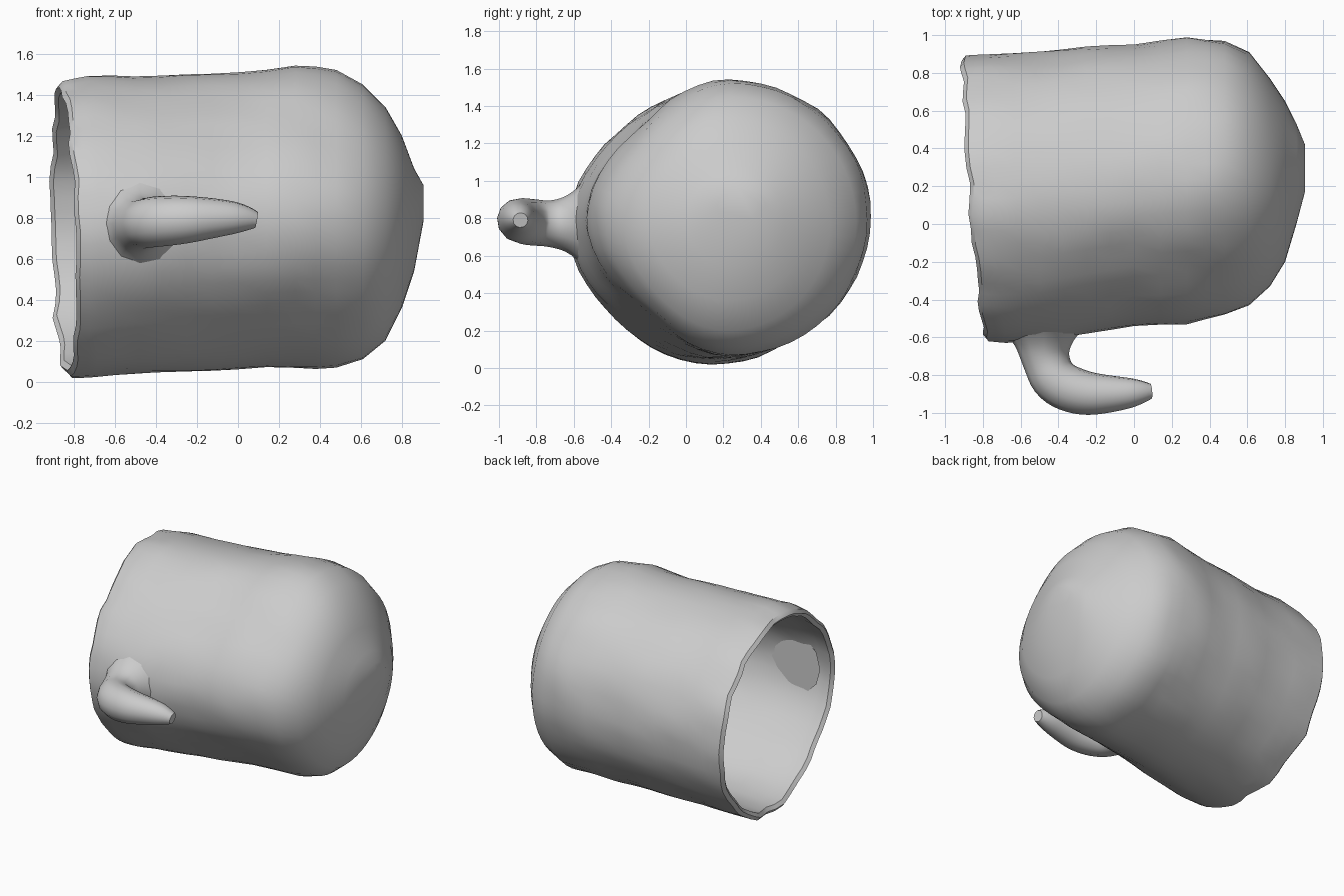
import bpy, bmesh, math
from mathutils import Vector, noise

cube = bpy.data.objects.get("Cube")
if cube:
    bpy.data.objects.remove(cube)

clay = bpy.data.materials.new("pale grey clay")
clay.use_nodes = True
colour = (0.6, 0.6, 0.6, 1)
clay.diffuse_color = colour
clay.node_tree.nodes["Principled BSDF"].inputs["Base Color"].default_value = colour

SIDES = 56
# Cup outline along x: x, front y, back y, bottom z, top z, front pinch, rim skew
OUTLINE = [
    (-0.83, -0.62, 0.89, 0.02, 1.47, 0.05, 1.0),
    (-0.72, -0.63, 0.90, 0.02, 1.49, 0.05, 0.7),
    (-0.50, -0.62, 0.91, 0.04, 1.49, 0.06, 0.3),
    (-0.25, -0.58, 0.94, 0.05, 1.50, 0.07, 0.0),
    (0.00, -0.54, 0.95, 0.06, 1.51, 0.08, 0.0),
    (0.28, -0.53, 0.99, 0.07, 1.54, 0.09, 0.0),
    (0.48, -0.48, 0.97, 0.07, 1.52, 0.09, 0.0),
    (0.61, -0.43, 0.91, 0.11, 1.45, 0.07, 0.0),
    (0.72, -0.33, 0.77, 0.20, 1.34, 0.05, 0.0),
    (0.80, -0.20, 0.65, 0.36, 1.20, 0.03, 0.0),
    (0.86, 0.00, 0.53, 0.54, 1.04, 0.0, 0.0),
    (0.905, 0.17, 0.42, 0.78, 0.96, 0.0, 0.0),
]


def section(bm, station, inset=0.0, push=0.0):
    """One closed ring of the cup wall."""
    x, y0, y1, z0, z1, pinch, skew = station
    ring = []
    for i in range(SIDES):
        a = math.tau * i / SIDES
        c, s = math.cos(a), math.sin(a)
        squeeze = 1 - pinch * math.sin(2 * a) ** 2 * (c < 0)
        y = (y0 + y1) / 2 + ((y1 - y0) / 2 - inset) * c * squeeze
        z = (z0 + z1) / 2 + ((z1 - z0) / 2 - inset) * s * squeeze
        wave = noise.noise(Vector((3, 4 * c, 4 * s)))
        px = x + push + skew * (-0.06 * c - 0.02 * s + 0.03 * wave)
        # hand-formed unevenness of the wall
        if x < 0.5:
            bump = 0.012 * noise.noise(Vector((4 * x, 4 * c, 4 * s)))
            y += bump * c
            z += bump * s
        ring.append(bm.verts.new((px, y, z)))
    return ring


def blend(a, b, t):
    return tuple(p + (q - p) * t for p, q in zip(a, b))


def finish(obj, angle):
    obj.data.materials.append(clay)
    bpy.ops.object.select_all(action="DESELECT")
    obj.select_set(True)
    bpy.context.view_layer.objects.active = obj
    bpy.ops.object.shade_smooth_by_angle(angle=math.radians(angle))


# Cup: inner wall from floor to rim, rounded lip, outer wall to domed base
bm = bmesh.new()
wall = []
for a, b in zip(OUTLINE[:6], OUTLINE[1:7]):
    wall += [a, blend(a, b, 0.5)]
rings = [section(bm, s, 0.35, 0.19) for s in OUTLINE[6:7]]
rings += [section(bm, s, 0.05) for s in reversed(wall + OUTLINE[6:8])]
rings.append(section(bm, OUTLINE[0], 0.025, -0.02))
rings += [section(bm, s) for s in wall + OUTLINE[6:]]
for r, q in zip(rings, rings[1:]):
    for i in range(SIDES):
        j = (i + 1) % SIDES
        bm.faces.new((r[i], r[j], q[j], q[i]))
bm.faces.new(rings[0])
bm.faces.new(rings[-1])
bmesh.ops.recalc_face_normals(bm, faces=bm.faces)
mesh = bpy.data.meshes.new("cup")
bm.to_mesh(mesh)
bm.free()
cup = bpy.data.objects.new("cup", mesh)
bpy.context.collection.objects.link(cup)
finish(cup, 40)

# Hooked handle: x, y, z, radius, flared where it meets the cup
HOOK = [
    (-0.48, -0.54, 0.77, 0.23),
    (-0.48, -0.61, 0.77, 0.16),
    (-0.47, -0.72, 0.77, 0.12),
    (-0.42, -0.84, 0.78, 0.125),
    (-0.27, -0.90, 0.79, 0.12),
    (-0.10, -0.90, 0.80, 0.095),
    (0.03, -0.89, 0.80, 0.07),
    (0.09, -0.885, 0.79, 0.04),
]
curve = bpy.data.curves.new("handle", "CURVE")
curve.dimensions = "3D"
curve.bevel_depth = 1.0
curve.bevel_resolution = 4
curve.use_fill_caps = True
spline = curve.splines.new("NURBS")
spline.points.add(len(HOOK) - 1)
for point, (x, y, z, radius) in zip(spline.points, HOOK):
    point.co = (x, y, z, 1)
    point.radius = radius
spline.order_u = 3
spline.use_endpoint_u = True
spline.resolution_u = 5
handle = bpy.data.objects.new("handle", curve)
bpy.context.collection.objects.link(handle)
bpy.ops.object.select_all(action="DESELECT")
handle.select_set(True)
bpy.context.view_layer.objects.active = handle
bpy.ops.object.convert(target="MESH")
finish(bpy.context.view_layer.objects.active, 40)
